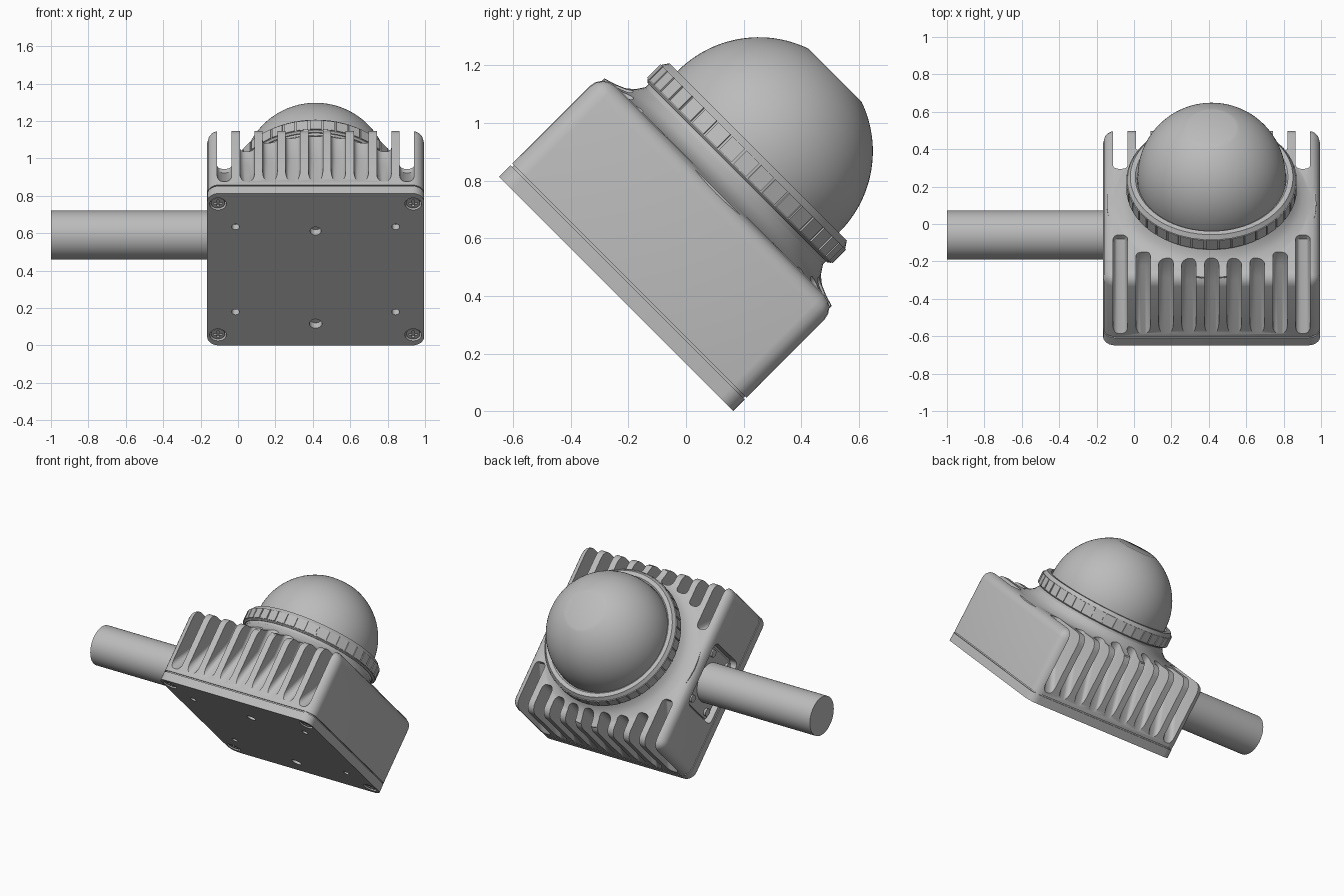
import bpy, bmesh, math
from mathutils import Matrix, Vector

cube = bpy.data.objects.get("Cube")
if cube:
    bpy.data.objects.remove(cube, do_unlink=True)

# Everything is built lying flat, then tipped back by 45 degrees
TILT = Matrix.Translation((0.415, -0.2425, 0.4066)) @ Matrix.Rotation(math.radians(-45), 4, 'X')
HALF_X, HALF_Y, TOP = 0.58, 0.575, 0.51


def material(name, rgb):
    m = bpy.data.materials.new(name)
    m.use_nodes = True
    m.diffuse_color = (*rgb, 1)
    m.node_tree.nodes["Principled BSDF"].inputs["Base Color"].default_value = (*rgb, 1)
    return m


GREY = material("plain grey", (0.5, 0.5, 0.5))


def finish(name, bm):
    bmesh.ops.recalc_face_normals(bm, faces=bm.faces)
    mesh = bpy.data.meshes.new(name)
    bm.to_mesh(mesh)
    bm.free()
    mesh.materials.append(GREY)
    mesh.shade_smooth()
    mesh.set_sharp_from_angle(angle=math.radians(32))
    ob = bpy.data.objects.new(name, mesh)
    bpy.context.collection.objects.link(ob)
    ob.matrix_world = TILT
    return ob


def box(bm, lo, hi, radius=0.0, keep=lambda a, b: True, segments=4):
    """Box between two corners, with chosen edges rounded."""
    lo, hi = Vector(lo), Vector(hi)
    mat = Matrix.Translation((lo + hi) / 2) @ Matrix.Diagonal((*(hi - lo), 1))
    verts = bmesh.ops.create_cube(bm, size=1, matrix=mat)["verts"]
    if radius:
        edges = {e for v in verts for e in v.link_edges if keep(e.verts[0].co, e.verts[1].co)}
        bmesh.ops.bevel(bm, geom=list(edges), offset=radius, segments=segments,
                        affect='EDGES', profile=0.5)


def upright(a, b):
    return abs(a.z - b.z) > 0.001


def lathe(bm, profile, steps=72):
    """Spin (radius, height) points around the vertical axis."""
    rings = []
    for r, z in profile:
        if r == 0:
            rings.append([bm.verts.new((0, 0, z))] * steps)
        else:
            rings.append([bm.verts.new((r * math.cos(t), r * math.sin(t), z))
                          for t in (2 * math.pi * i / steps for i in range(steps))])
    for a, b in zip(rings, rings[1:]):
        for i in range(steps):
            j = (i + 1) % steps
            bm.faces.new(list(dict.fromkeys((a[i], a[j], b[j], b[i]))))


def rod(bm, start, end, radius, steps=24):
    start, end = Vector(start), Vector(end)
    axis = end - start
    mat = Matrix.Translation((start + end) / 2) @ axis.to_track_quat('Z', 'Y').to_matrix().to_4x4()
    bmesh.ops.create_cone(bm, cap_ends=True, segments=steps, radius1=radius, radius2=radius,
                          depth=axis.length, matrix=mat)


def boolean(target, tool, operation):
    mod = target.modifiers.new("cut", 'BOOLEAN')
    mod.operation, mod.object, mod.solver = operation, tool, 'EXACT'
    bpy.context.view_layer.update()
    result = target.evaluated_get(bpy.context.evaluated_depsgraph_get())
    mesh = bpy.data.meshes.new_from_object(result)
    target.modifiers.clear()
    target.data = mesh
    mesh.shade_smooth()
    mesh.set_sharp_from_angle(angle=math.radians(32))
    bpy.data.objects.remove(tool, do_unlink=True)


# Housing block with a flared neck
bm = bmesh.new()
box(bm, (-HALF_X, -HALF_Y, 0.065), (HALF_X, HALF_Y, TOP), 0.065,
    lambda a, b: upright(a, b) or a.z > 0.3)
housing = finish("housing", bm)
bm = bmesh.new()
lathe(bm, [(0, 0.45), (0.56, 0.45), (0.56, 0.5), (0.52, 0.512), (0.485, 0.527),
           (0.455, 0.55), (0.435, 0.58), (0.435, 0.61), (0, 0.61)])
boolean(housing, finish("neck_tool", bm), 'UNION')

# Cooling slots between the fins, on both ends
bm = bmesh.new()
reach = [(0.46, 0.37), (0.455, 0.37), (0.436, 0.38), (0.38, 0.41), (0.25, 0.48)]
for side in (-1, 1):
    for i in range(-4, 5):
        inner, rise = reach[abs(i)]
        outline = [(0.7, 0.09), (0.575, 0.09), (inner, rise), (inner, 0.7), (0.7, 0.7)]
        verts = [bm.verts.new((i * 0.122 - 0.039, side * y, z)) for y, z in outline]
        face = bm.faces.new(verts)
        extruded = bmesh.ops.extrude_face_region(bm, geom=[face])["geom"]
        moved = [g for g in extruded if isinstance(g, bmesh.types.BMVert)]
        bmesh.ops.translate(bm, verts=moved, vec=(0.078, 0, 0))
        edges = {e for v in verts + moved for e in v.link_edges
                 if abs(e.verts[0].co.x - e.verts[1].co.x) < 0.001}
        bmesh.ops.bevel(bm, geom=list(edges), offset=0.03, segments=4, affect='EDGES', profile=0.5)
boolean(housing, finish("slot_tool", bm), 'DIFFERENCE')

# Recess for the cable gland
bm = bmesh.new()
box(bm, (-0.7, -0.22, 0.09), (-0.53, 0.22, 0.43), 0.04, lambda a, b: abs(a.x - b.x) > 0.01)
boolean(housing, finish("recess_tool", bm), 'DIFFERENCE')

# Gland plate, its screws and the cable
bm = bmesh.new()
box(bm, (-0.55, -0.2, 0.11), (-0.525, 0.2, 0.41), 0.03, lambda a, b: abs(a.x - b.x) > 0.01)
finish("gland_plate", bm)
bm = bmesh.new()
for y in (-0.16, 0.16):
    for z in (0.15, 0.37):
        rod(bm, (-0.53, y, z), (-0.565, y, z), 0.025)
finish("gland_screws", bm)
bm = bmesh.new()
rod(bm, (-0.5, 0, 0.259), (-1.415, 0, 0.259), 0.131, 48)
finish("cable", bm)

# Base plate with mounting holes, and the gasket seam above it
bm = bmesh.new()
box(bm, (-HALF_X, -HALF_Y, 0), (HALF_X, HALF_Y, 0.057), 0.065, upright, 6)
plate = finish("base_plate", bm)
bm = bmesh.new()
box(bm, (-0.572, -0.567, 0.05), (0.572, 0.567, 0.07), 0.06, upright, 6)
finish("gasket", bm)
bm = bmesh.new()
holes = [(x, y, 0.021) for x in (-0.428, 0.428) for y in (-0.322, 0.322)]
holes += [(0, -0.29, 0.03), (0, 0.41, 0.034)]
corners = [(x, y) for x in (-0.522, 0.522) for y in (-0.495, 0.495)]
for x, y, r in holes + [(x, y, 0.045) for x, y in corners]:
    rod(bm, (x, y, -0.05), (x, y, 0.04), r)
boolean(plate, finish("hole_tool", bm), 'DIFFERENCE')

# Corner screws with crossed drive slots
bm = bmesh.new()
for x, y in corners:
    rod(bm, (x, y, 0.006), (x, y, 0.05), 0.037)
screws = finish("plate_screws", bm)
for across in (0.024, 0.006):
    bm = bmesh.new()
    for x, y in corners:
        w, h = across, 0.03 - across
        box(bm, (x - w, y - h, -0.02), (x + w, y + h, 0.02))
    boolean(screws, finish("drive_tool", bm), 'DIFFERENCE')

# Retaining ring with shallow grips
bm = bmesh.new()
ring = [(0.398, 0.6), (0.44, 0.595), (0.45, 0.603), (0.45, 0.675), (0.435, 0.697),
        (0.408, 0.697), (0.398, 0.688)]
lathe(bm, ring + ring[:1])
bmesh.ops.remove_doubles(bm, verts=bm.verts, dist=0.0001)
finish("retaining_ring", bm)
bm = bmesh.new()
for i in range(40):
    start = len(bm.verts)
    box(bm, (0.44, -0.031, 0.606), (0.455, 0.031, 0.673))
    bm.verts.ensure_lookup_table()
    bmesh.ops.rotate(bm, verts=bm.verts[start:], cent=(0, 0, 0),
                     matrix=Matrix.Rotation(i * math.pi / 20, 3, 'Z'))
finish("ring_grips", bm)

# Dome with a flattened top
bm = bmesh.new()
R, CENTRE, FLAT = 0.396, 0.7, 0.13
limit = math.acos(FLAT / R)
arc = [(R * math.cos(limit * i / 24), CENTRE + R * math.sin(limit * i / 24)) for i in range(25)]
lathe(bm, [(0, 0.6), (R, 0.6)] + arc + [(0, arc[-1][1])], 96)
finish("dome", bm)
